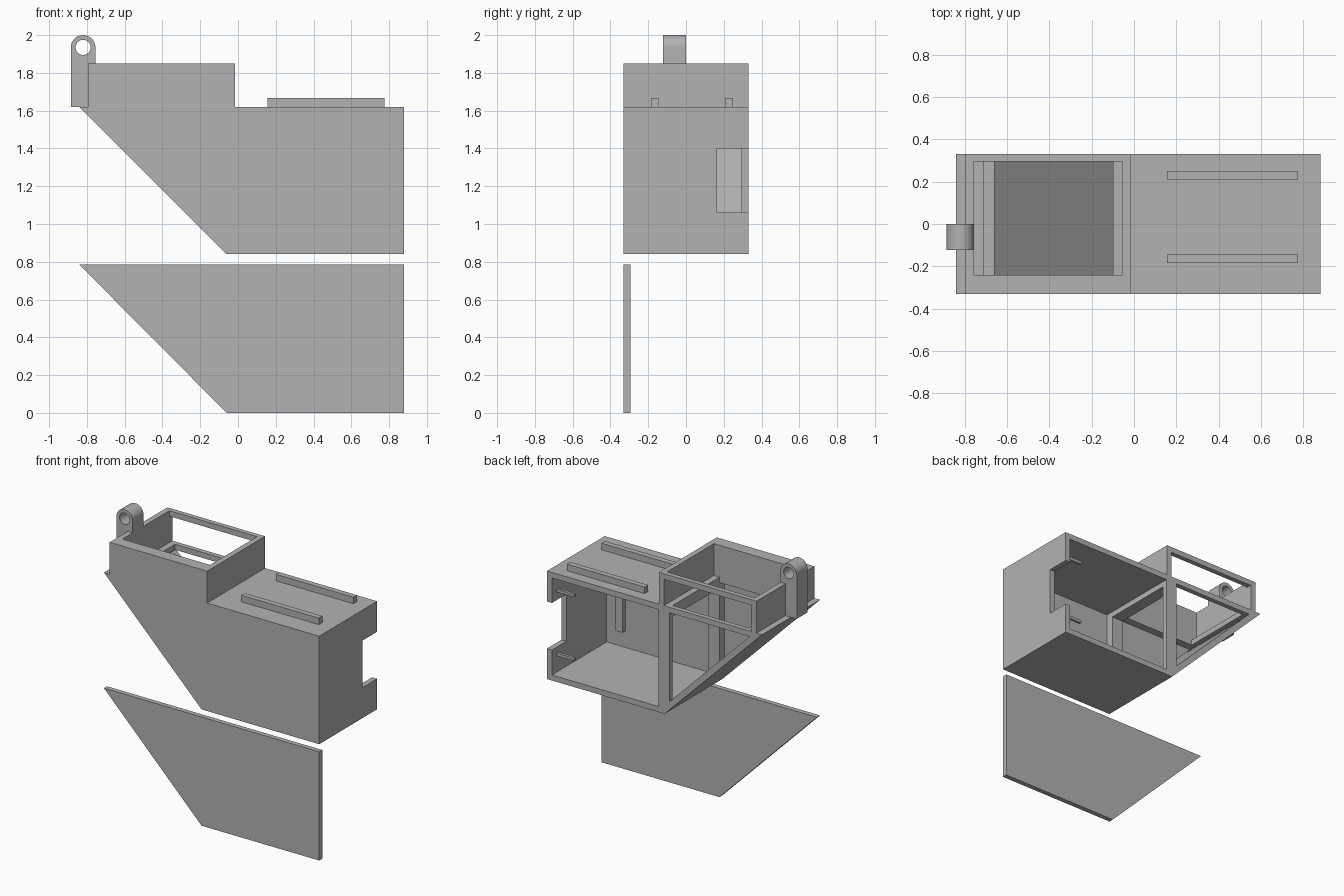
import bpy, math

if "Cube" in bpy.data.objects:
    bpy.data.objects.remove(bpy.data.objects["Cube"], do_unlink=True)

GREY = (0.448, 0.448, 0.448, 1)
mat = bpy.data.materials.new("plain grey")
mat.use_nodes = True
mat.diffuse_color = GREY
mat.node_tree.nodes["Principled BSDF"].inputs["Base Color"].default_value = GREY


def prism(name, profile, y0, y1):
    """Extrude an x-z profile from y0 to y1."""
    n = len(profile)
    verts = [(x, y, z) for y in (y0, y1) for x, z in profile]
    faces = [tuple(range(n)), tuple(range(2 * n - 1, n - 1, -1))]
    faces += [(i, i + n, (i + 1) % n + n, (i + 1) % n) for i in range(n)]
    area = sum(profile[i][0] * profile[(i + 1) % n][1] -
               profile[(i + 1) % n][0] * profile[i][1] for i in range(n))
    if area < 0:
        faces = [f[::-1] for f in faces]
    mesh = bpy.data.meshes.new(name)
    mesh.from_pydata(verts, [], faces)
    mesh.materials.append(mat)
    obj = bpy.data.objects.new(name, mesh)
    bpy.context.collection.objects.link(obj)
    return obj


def box(name, x0, x1, y0, y1, z0, z1):
    return prism(name, [(x0, z0), (x1, z0), (x1, z1), (x0, z1)], y0, y1)


def arc(cx, cz, r, a0, a1, n):
    return [(cx + r * math.cos(math.radians(a0 + (a1 - a0) * i / n)),
             cz + r * math.sin(math.radians(a0 + (a1 - a0) * i / n)))
            for i in range(n + 1)]


def select_only(obj):
    bpy.ops.object.select_all(action='DESELECT')
    obj.select_set(True)
    bpy.context.view_layer.objects.active = obj


def cut(target, cutter):
    """Subtract the cutter and remove it."""
    cutter.hide_render = True
    mod = target.modifiers.new("cut", 'BOOLEAN')
    mod.operation = 'DIFFERENCE'
    mod.solver = 'EXACT'
    mod.object = cutter
    select_only(target)
    bpy.ops.object.modifier_apply(modifier=mod.name)
    bpy.data.objects.remove(cutter, do_unlink=True)


# Housing: solid outline, hollowed from the back and the top
housing = prism("housing", [(-0.84, 1.62), (-0.06, 0.84), (0.88, 0.84), (0.88, 1.62),
                            (-0.015, 1.62), (-0.015, 1.85), (-0.795, 1.85), (-0.795, 1.62)],
                -0.33, 0.33)
# main bay
cut(housing, box("main_bay", -0.01, 0.84, -0.295, 0.4, 0.88, 1.58))
# triangular bay above the sloped floor
cut(housing, prism("slope_bay", [(-0.1, 0.94), (-0.1, 1.58), (-0.74, 1.58)], -0.295, 0.4))
# passage through the dividing frame
cut(housing, prism("passage", [(0.05, 0.88), (-0.04, 0.88), (-0.15, 0.99),
                               (-0.15, 1.54), (0.05, 1.54)], -0.24, 0.295))
# open tray on top, with side ledges and a back window
cut(housing, box("tray", -0.755, -0.055, -0.24, 0.295, 1.62, 2.0))
cut(housing, box("ledge_opening", -0.71, -0.1, -0.24, 0.295, 1.5, 1.7))
cut(housing, box("tray_window", -0.755, -0.055, 0.2, 0.4, 1.62, 1.81))
# side notch
cut(housing, box("side_notch", 0.8, 0.95, 0.165, 0.4, 1.06, 1.4))

# Small parts inside the main bay
box("inner_post", 0.69, 0.75, -0.3, -0.26, 1.0, 1.59)
for name, z in (("lower_guide", 1.0), ("upper_guide", 1.46)):
    box(name, 0.7, 0.85, 0.26, 0.28, z, z + 0.02)

# Rails on the roof
for name, y in (("front_rail", -0.185), ("back_rail", 0.21)):
    box(name, 0.155, 0.775, y, y + 0.04, 1.61, 1.667)

# Hanging lug with a round hole
CX, CZ, R = -0.82, 1.935, 0.065
lug = prism("lug", [(CX - R, 1.62), (-0.79, 1.62), (-0.79, 1.84), (CX + R, 1.84)]
            + arc(CX, CZ, R, 0, 180, 24), -0.123, 0)
cut(lug, prism("lug_hole", arc(CX, CZ, 0.04, 0, 350, 35), -0.3, 0.2))
select_only(lug)
bpy.ops.object.shade_smooth_by_angle(angle=math.radians(30))

# Separate cover panel below
prism("cover_panel", [(-0.84, 0.785), (-0.06, 0), (0.88, 0), (0.88, 0.785)], -0.33, -0.295)
